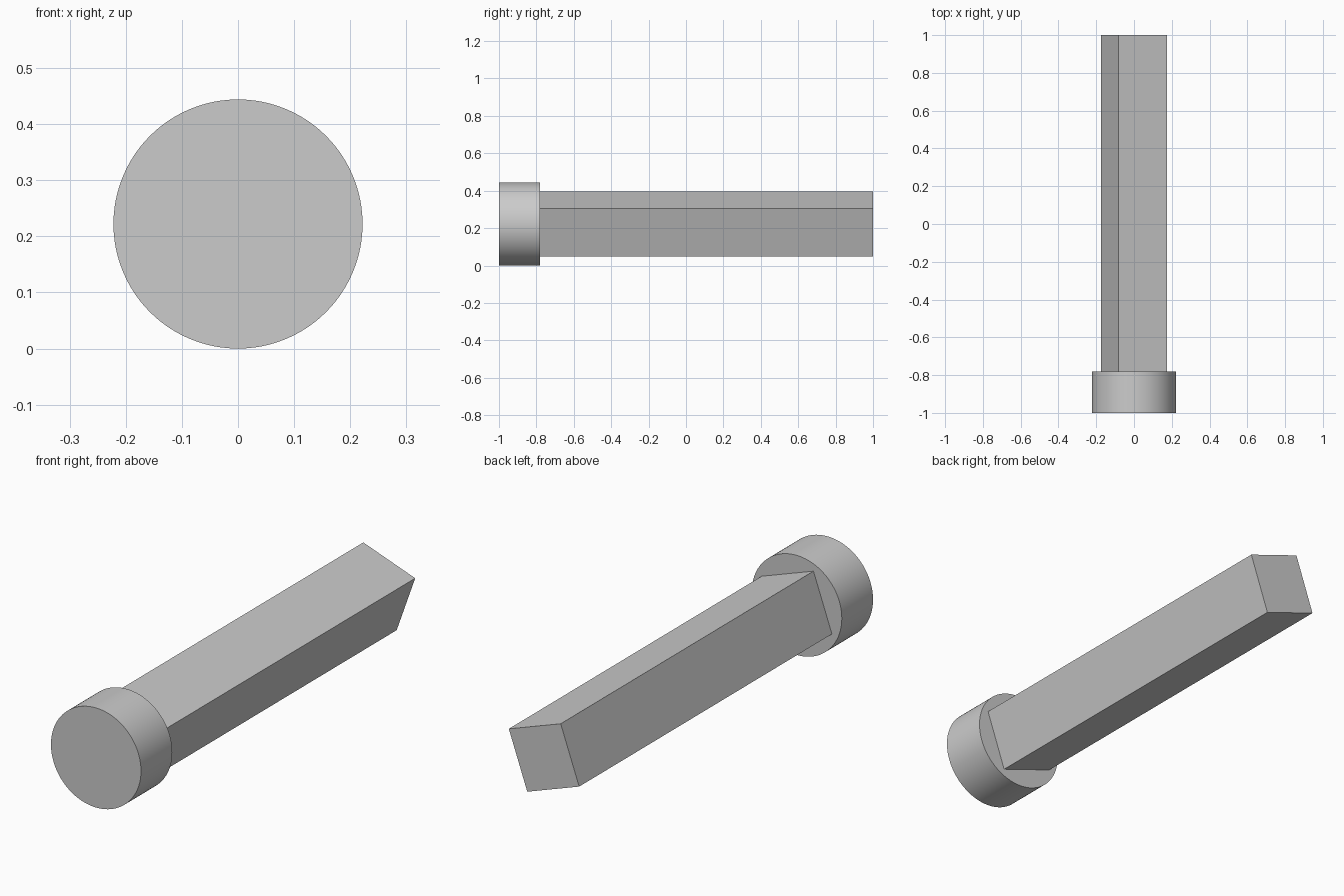
import bpy, bmesh, math
from mathutils import Matrix

cube = bpy.data.objects.get("Cube")
if cube:
    bpy.data.objects.remove(cube, do_unlink=True)

RADIUS = 0.222      # head radius, also height of the axis
HEAD_BACK = -0.78   # where head meets shaft

grey = bpy.data.materials.new("plain grey")
grey.use_nodes = True
colour = (0.6, 0.6, 0.6, 1)
grey.diffuse_color = colour
grey.node_tree.nodes["Principled BSDF"].inputs["Base Color"].default_value = colour


def prism(name, sides, radius, y0, y1, turn=0.0):
    """Closed prism along y; turn is the angle of its first corner from +x."""
    bm = bmesh.new()
    ring = [bm.verts.new((radius * math.cos(turn + math.tau * i / sides), y0,
                          radius * math.sin(turn + math.tau * i / sides)))
            for i in range(sides)]
    cap = bm.faces.new(ring)
    side = bmesh.ops.extrude_face_region(bm, geom=[cap], use_keep_orig=True)
    moved = [v for v in side["geom"] if isinstance(v, bmesh.types.BMVert)]
    bmesh.ops.translate(bm, verts=moved, vec=(0, y1 - y0, 0))
    bmesh.ops.transform(bm, verts=bm.verts, matrix=Matrix.Translation((0, 0, RADIUS)))
    bmesh.ops.recalc_face_normals(bm, faces=bm.faces)
    mesh = bpy.data.meshes.new(name)
    bm.to_mesh(mesh)
    bm.free()
    mesh.materials.append(grey)
    obj = bpy.data.objects.new(name, mesh)
    bpy.context.collection.objects.link(obj)
    return obj


# Round head at the front
head = prism("round_head", 96, RADIUS, -1, HEAD_BACK)
bpy.ops.object.select_all(action='DESELECT')
head.select_set(True)
bpy.context.view_layer.objects.active = head
bpy.ops.object.shade_smooth_by_angle(angle=math.radians(30))

# Square shaft, twisted about its length
prism("square_shaft", 4, 0.192, HEAD_BACK, 1, math.radians(25.4))
